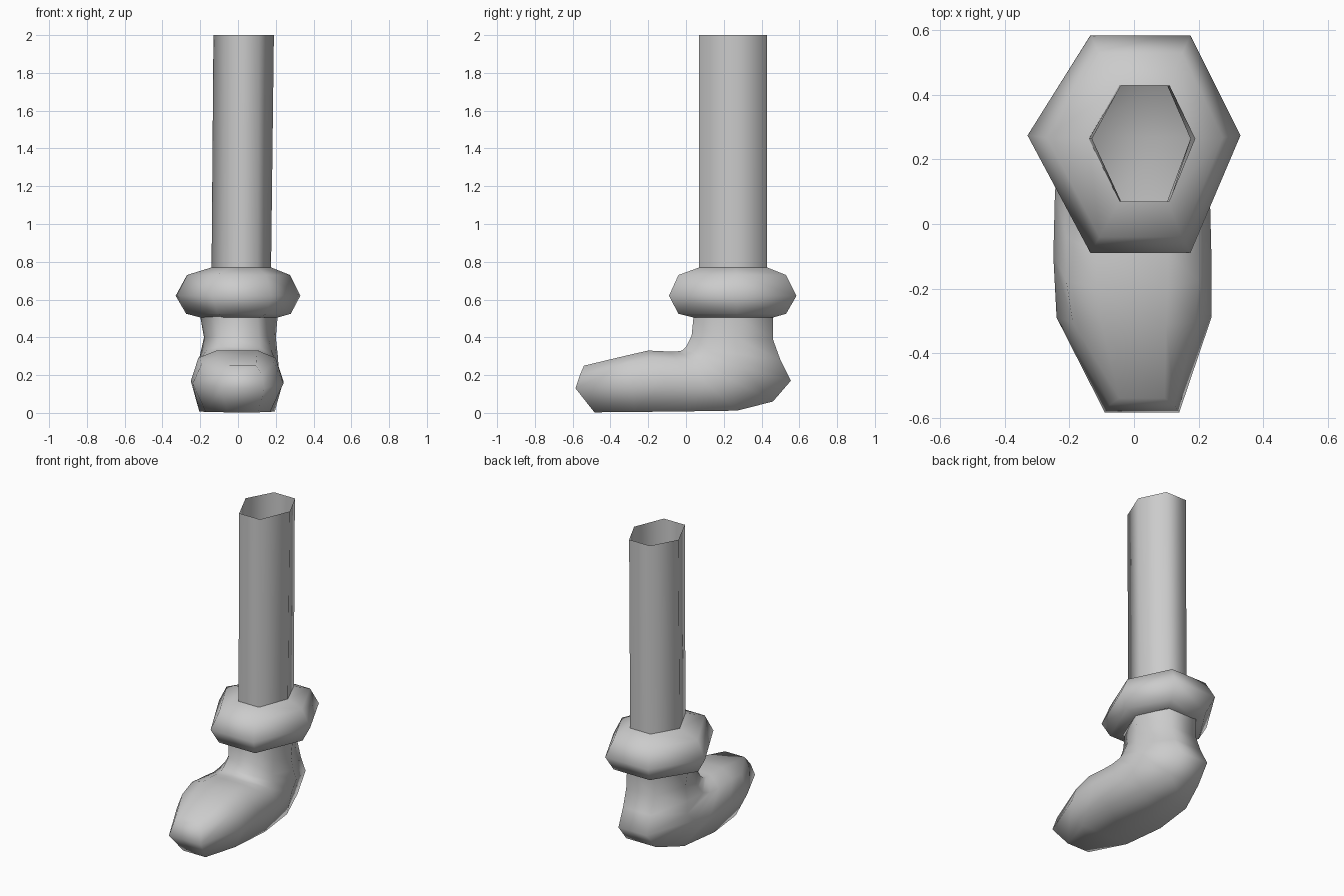
import bpy, bmesh

if "Cube" in bpy.data.objects:
    bpy.data.objects.remove(bpy.data.objects["Cube"])

grey = bpy.data.materials.new("plain grey")
grey.diffuse_color = (0.6, 0.6, 0.6, 1)
grey.use_nodes = True
grey.node_tree.nodes["Principled BSDF"].inputs["Base Color"].default_value = grey.diffuse_color


def loft(name, rings, cap=None):
    """Skin matching closed rings of points; cap(verts) gives end faces."""
    bm = bmesh.new()
    vs = [[bm.verts.new(p) for p in ring] for ring in rings]
    for a, b in zip(vs, vs[1:]):
        n = len(a)
        for i in range(n):
            j = (i + 1) % n
            bm.faces.new((a[i], a[j], b[j], b[i]))
    if cap:
        for f in cap(vs[-1]):
            bm.faces.new(f)
    bmesh.ops.recalc_face_normals(bm, faces=bm.faces)
    me = bpy.data.meshes.new(name)
    bm.to_mesh(me)
    bm.free()
    me.materials.append(grey)
    for p in me.polygons:
        p.use_smooth = True
    ob = bpy.data.objects.new(name, me)
    bpy.context.collection.objects.link(ob)
    return ob


def hexagon(z, x0, x1, y0, y1):
    """Six-sided ring with points at left and right."""
    k = (x1 - x0) / 2 * 0.47
    c, ym = (x0 + x1) / 2 * 0.5 + 0.02, y0 + (y1 - y0) * 0.54
    return [(x0, ym, z), (c - k, y0, z), (c + k, y0, z),
            (x1, ym, z), (c + k, y1, z), (c - k, y1, z)]


# Open six-sided leg
loft("leg_tube", [hexagon(2.0, -0.13, 0.19, 0.07, 0.43),
                  hexagon(0.77, -0.14, 0.175, 0.07, 0.43)])

# Bulging cuff around the ankle
loft("ankle_cuff", [hexagon(0.77, -0.14, 0.175, 0.07, 0.43),
                    hexagon(0.73, -0.27, 0.275, -0.04, 0.53),
                    hexagon(0.62, -0.33, 0.33, -0.09, 0.585),
                    hexagon(0.525, -0.275, 0.28, -0.04, 0.53),
                    hexagon(0.505, -0.20, 0.21, 0.04, 0.46)])


def boot_ring(cx, front, back, top_w, shoulder_w, side_w, base_w, t1, t2):
    """Eight-sided ring spanning from the instep point to the sole point."""
    def pt(w, t):
        return (cx + w, front[0] + (back[0] - front[0]) * t,
                front[1] + (back[1] - front[1]) * t)
    half = [(top_w, 0), (shoulder_w, t1), (side_w, t2), (base_w, 1)]
    return [pt(w, t) for w, t in half] + [pt(-w, t) for w, t in reversed(half)]


# Boot swept from the ankle round the heel to the toe
rings = [
    boot_ring(0.005, (0.04, 0.51), (0.46, 0.51), 0.10, 0.15, 0.205, 0.10, 0.25, 0.54),
    boot_ring(0.01, (0.03, 0.41), (0.46, 0.39), 0.10, 0.15, 0.19, 0.10, 0.25, 0.54),
    boot_ring(0.005, (0.0, 0.35), (0.50, 0.28), 0.11, 0.17, 0.205, 0.10, 0.22, 0.54),
    boot_ring(0.0, (-0.02, 0.33), (0.555, 0.17), 0.11, 0.19, 0.215, 0.10, 0.2, 0.55),
    boot_ring(0.0, (-0.05, 0.325), (0.46, 0.06), 0.11, 0.20, 0.225, 0.11, 0.17, 0.55),
    boot_ring(-0.005, (-0.09, 0.325), (0.27, 0.012), 0.11, 0.205, 0.24, 0.17, 0.14, 0.53),
    boot_ring(-0.005, (-0.20, 0.33), (0.0, 0.008), 0.11, 0.205, 0.245, 0.20, 0.12, 0.5),
    boot_ring(0.0, (-0.31, 0.305), (-0.27, 0.005), 0.10, 0.19, 0.24, 0.17, 0.13, 0.5),
]
# Toe ring bows forward in the middle
c = 0.025
half = [(0.07, -0.54, 0.25), (0.10, -0.56, 0.205), (0.115, -0.585, 0.13), (0.08, -0.485, 0.003)]
rings.append([(c + x, y, z) for x, y, z in half] +
             [(c - x, y, z) for x, y, z in reversed(half)])

loft("boot", rings, cap=lambda v: [(v[i], v[i + 1], v[6 - i], v[7 - i]) for i in range(3)])
